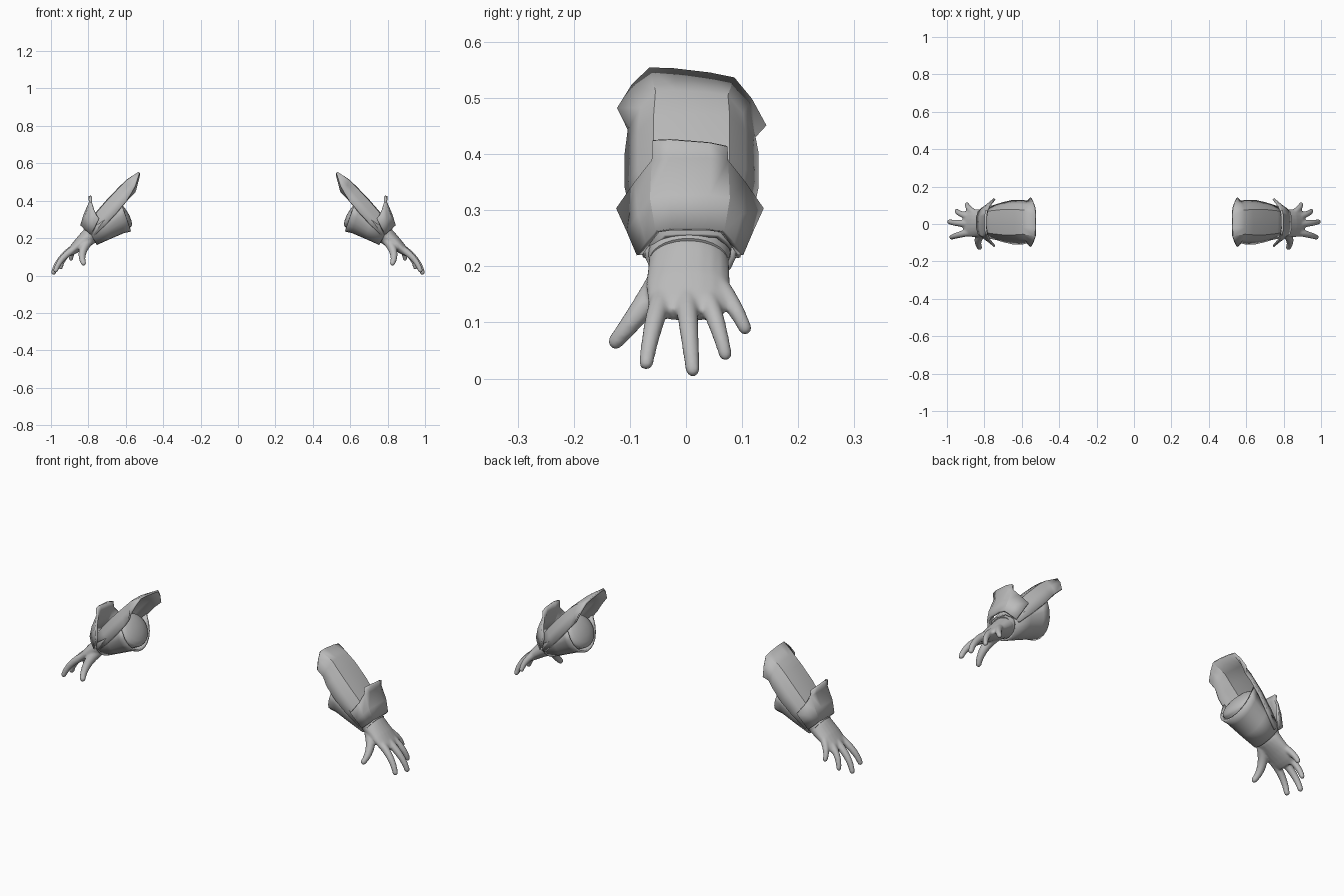
import bpy, bmesh
from math import sin, cos, pi, sqrt
from mathutils import Vector

cube = bpy.data.objects.get("Cube")
if cube:
    bpy.data.objects.remove(cube, do_unlink=True)

grey = bpy.data.materials.new("plain grey")
grey.use_nodes = True
COLOR = (0.5, 0.5, 0.5, 1)
grey.diffuse_color = COLOR
grey.node_tree.nodes["Principled BSDF"].inputs["Base Color"].default_value = COLOR
Y = Vector((0, 1, 0))


def finish(bm, name, angle, thickness=0, remesh=0):
    """Turn a bmesh into a mirrored pair of parts."""
    bmesh.ops.recalc_face_normals(bm, faces=bm.faces)
    mesh = bpy.data.meshes.new(name)
    bm.to_mesh(mesh)
    bm.free()
    mesh.materials.append(grey)
    ob = bpy.data.objects.new(name, mesh)
    bpy.context.collection.objects.link(ob)
    bpy.ops.object.select_all(action='DESELECT')
    ob.select_set(True)
    bpy.context.view_layer.objects.active = ob
    bpy.ops.object.shade_smooth_by_angle(angle=angle)
    if thickness:
        mod = ob.modifiers.new("thickness", 'SOLIDIFY')
        mod.thickness = thickness
        mod.offset = 0
    if remesh:
        mod = ob.modifiers.new("blend", 'REMESH')
        mod.mode = 'VOXEL'
        mod.voxel_size = remesh
        mod.use_smooth_shade = True
        mod = ob.modifiers.new("soften", 'SMOOTH')
        mod.iterations = 5
    ob.modifiers.new("other side", 'MIRROR')
    return ob


def bridge(bm, rows, closed=False):
    """Skin a list of point rows with quads."""
    rows = [[bm.verts.new(p) for p in row] for row in rows]
    n = len(rows[0])
    for a, b in zip(rows, rows[1:]):
        for i in range(n if closed else n - 1):
            j = (i + 1) % n
            bm.faces.new((a[i], a[j], b[j], b[i]))
    if closed:
        bm.faces.new(rows[0])
        bm.faces.new(rows[-1])


def tube(bm, stations, sides=20):
    """Loft ellipses; a station is (centre, half width, half thickness)."""
    rows = []
    for i, (c, w, t) in enumerate(stations):
        along = stations[min(i + 1, len(stations) - 1)][0] - stations[max(i - 1, 0)][0]
        along.normalize()
        side = (Y - along * along.dot(Y)).normalized()
        up = along.cross(side)
        rows.append([c + side * w * cos(2 * pi * k / sides) + up * t * sin(2 * pi * k / sides)
                     for k in range(sides)])
    bridge(bm, rows, closed=True)


def finger(bm, base, bend, tip, r0, r1):
    """Tapered, bent finger with a round end."""
    a, b, c = Vector(base), Vector(bend), Vector(tip)
    stations = []
    for i in range(11):
        t = i / 10
        stations.append((a * (1 - t) ** 2 + b * 2 * t * (1 - t) + c * t * t,) + (r0 + (r1 - r0) * t,) * 2)
    end = (c - b).normalized()
    for k in (0.4, 0.75, 0.95):
        stations.append((c + end * r1 * k,) + (r1 * sqrt(1 - k * k),) * 2)
    tube(bm, stations, 14)


def vec(x, z, y=0.0):
    return Vector((x, y, z))


# Hand: palm and five fingers blended together
bm = bmesh.new()
tube(bm, [(vec(.74, .26, .005), .065, .05), (vec(.80, .205, .005), .072, .046),
          (vec(.85, .165, .004), .075, .034), (vec(.89, .13, .005), .073, .023),
          (vec(.908, .113, .005), .06, .015)])
finger(bm, (.87, -.042, .145), (.95, -.06, .10), (.975, -.071, .028), .021, .013)
finger(bm, (.88, 0, .145), (.965, .005, .09), (.986, .012, .016), .021, .013)
finger(bm, (.87, .035, .15), (.94, .055, .105), (.948, .07, .044), .020, .012)
finger(bm, (.84, .05, .175), (.892, .085, .135), (.893, .105, .09), .020, .012)
finger(bm, (.80, -.035, .185), (.85, -.08, .12), (.826, -.125, .066), .028, .014)
finish(bm, "hand", pi, remesh=.005)

# Forearm with a domed elbow end
bm = bmesh.new()
start, stop = vec(.62, .33, .008), vec(.80, .21, .005)
axis = (stop - start).normalized()
dome = [(start - axis * .03 * cos(a), .095 * sin(a), .085 * sin(a)) for a in (.1, .4, .8, 1.2)]
tube(bm, dome + [(start, .095, .085), (start.lerp(stop, .5), .085, .07), (stop, .07, .048)], 28)
finish(bm, "forearm", pi / 4)

# Long upper guard: (crest, edge, half width, sideways slope)
bm = bmesh.new()
SECTION = [(-1, 1), (-.8, .45), (-.57, .04), (-.25, 0), (.25, 0), (.57, .04), (.8, .45), (1, 1)]
guard = [(vec(.527, .545), vec(.55, .465), .13, .12),
         (vec(.592, .508), vec(.57, .435), .11, .06),
         (vec(.635, .468), vec(.595, .40), .115, 0),
         (vec(.70, .40), vec(.645, .34), .115, 0),
         (vec(.765, .325), vec(.70, .28), .102, 0),
         (vec(.82, .255), vec(.765, .215), .082, 0)]
bridge(bm, [[crest.lerp(edge, d) + vec(0, -slope * f * w, .01 + f * w) for f, d in SECTION]
            for crest, edge, w, slope in guard])
finish(bm, "upper_guard", pi / 6, thickness=.01)

# Lower guard: a half tube from the elbow opening to the wrist
bm = bmesh.new()
lower = [(vec(.62, .375), vec(.573, .24), .108), (vec(.645, .35), vec(.61, .232), .10),
         (vec(.71, .30), vec(.685, .20), .092), (vec(.795, .24), vec(.757, .168), .078)]
rows = []
for rim, base, w in lower:
    angles = [pi * k / 12 - pi / 2 for k in range(13)]
    rows.append([rim.lerp(base, cos(a) ** .8 if cos(a) > .01 else 0) + vec(0, 0, .008 + w * sin(a))
                 for a in angles])
bridge(bm, rows)
finish(bm, "lower_guard", pi / 6, thickness=.01)

# Wrist cuff: raised tab in the middle, pointed wings at the sides
bm = bmesh.new()
half = [(vec(.745, .303, .127), vec(.765, .262, .108), vec(.785, .22, .09)),
        (vec(.772, .35, .094), vec(.792, .292, .088), vec(.812, .243, .074)),
        (vec(.785, .388, .066), vec(.812, .32, .068), vec(.83, .262, .058)),
        (vec(.791, .392, .035), vec(.82, .325, .035), vec(.838, .266, .03))]
flip = [tuple(Vector((p.x, -p.y, p.z)) for p in col) for col in reversed(half)]
columns = [[p + vec(0, 0, .007) for p in col] for col in half + flip]
bridge(bm, columns)
# The tab rises from the four middle columns
bm.verts.ensure_lookup_table()
top = [bm.edges.get((bm.verts[3 * i], bm.verts[3 * i + 3])) for i in range(2, 5)]
raised = bmesh.ops.extrude_edge_only(bm, edges=top)["geom"]
for v in raised:
    if isinstance(v, bmesh.types.BMVert):
        v.co += vec(.003, .032 - .08 * v.co.y)
finish(bm, "wrist_cuff", pi / 6, thickness=.012)
